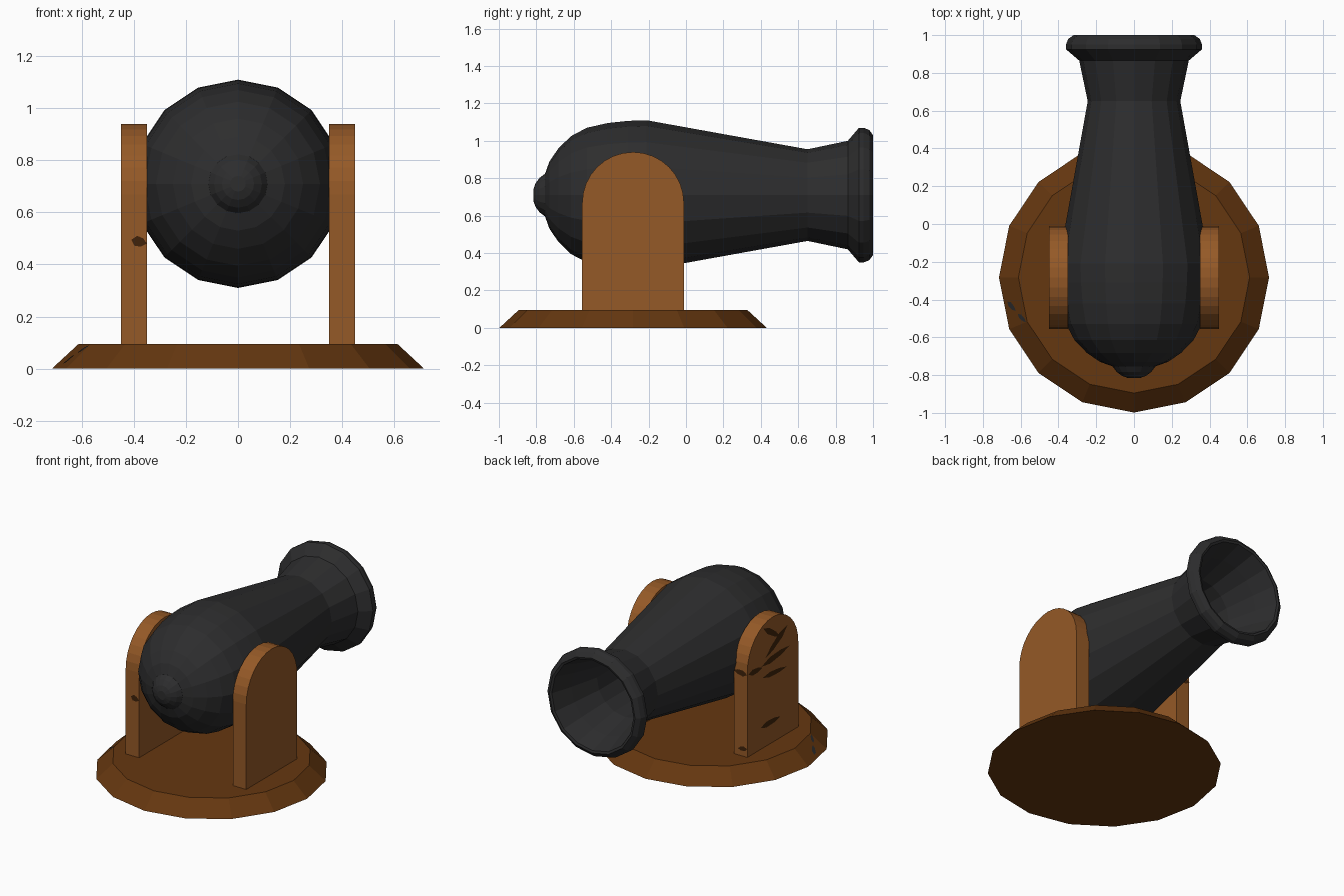
import bpy, bmesh, math
from mathutils import Vector

if "Cube" in bpy.data.objects:
    bpy.data.objects.remove(bpy.data.objects["Cube"])

CY, AXIS_Z, SIDES = -0.283, 0.71, 16


def material(name, rgb):
    m = bpy.data.materials.new(name)
    m.diffuse_color = (*rgb, 1)
    m.use_nodes = True
    m.node_tree.nodes["Principled BSDF"].inputs["Base Color"].default_value = m.diffuse_color
    return m


iron = material("black iron", (0.026, 0.026, 0.027))
oak = material("light wood", (0.30, 0.10, 0.02))
walnut = material("dark wood", (0.13, 0.038, 0.005))
scratch = material("wood scratch", (0.05, 0.016, 0.003))


def finish(bm, name, mat, fix=True):
    if fix:
        bmesh.ops.recalc_face_normals(bm, faces=bm.faces)
    me = bpy.data.meshes.new(name)
    bm.to_mesh(me)
    bm.free()
    me.materials.append(mat)
    ob = bpy.data.objects.new(name, me)
    bpy.context.collection.objects.link(ob)
    return ob


def lathe(name, profile, place, mat):
    """Revolve (radius, distance) pairs; place(a, b, t) maps to the axis."""
    bm = bmesh.new()
    rings = []
    for r, t in profile:
        rings.append([bm.verts.new(place(r * math.cos(math.tau * i / SIDES),
                                         r * math.sin(math.tau * i / SIDES), t))
                      for i in range(SIDES)])
    for lo, hi in zip(rings, rings[1:]):
        for i in range(SIDES):
            j = (i + 1) % SIDES
            bm.faces.new((lo[i], lo[j], hi[j], hi[i]))
    bm.faces.new(rings[0])
    bm.faces.new(rings[-1])
    return finish(bm, name, mat)


def along_y(a, b, t):
    return (a, t, AXIS_Z + b)


# round base with sloped rim
lathe("base", [(0.715, 0), (0.612, 0.095)], lambda a, b, t: (a, CY + b, t), walnut)

# hollow barrel: breech, taper, flared muzzle, rolled lip, bore
lathe("barrel", [
    (0.11, -0.755), (0.18, -0.73), (0.25, -0.682), (0.315, -0.615), (0.36, -0.53),
    (0.385, -0.42), (0.397, -0.31), (0.40, -0.21), (0.245, 0.65), (0.29, 0.865),
    (0.36, 0.925), (0.36, 0.95), (0.348, 0.98), (0.32, 1.0), (0.305, 0.995),
    (0.26, 0.85), (0.21, 0.65), (0.21, 0.2)], along_y, iron)

# breech knob
lathe("breech_knob", [(0.115, -0.74), (0.113, -0.755), (0.092, -0.783),
                      (0.062, -0.805), (0.03, -0.816)], along_y, iron)

# arched side supports
R, SPRING = 0.272, 0.668
for side, label in ((-1, "left"), (1, "right")):
    bm = bmesh.new()
    pts = [(CY + R, 0.08)]
    pts += [(CY + R * math.cos(math.pi * k / 16), SPRING + R * math.sin(math.pi * k / 16))
            for k in range(17)]
    pts += [(CY - R, 0.08)]
    face = bm.faces.new([bm.verts.new((side * 0.35, y, z)) for y, z in pts])
    ext = bmesh.ops.extrude_face_region(bm, geom=[face])
    moved = [v for v in ext["geom"] if isinstance(v, bmesh.types.BMVert)]
    bmesh.ops.translate(bm, verts=moved, vec=(side * 0.10, 0, 0))
    finish(bm, label + "_support", oak)


def marks(name, strokes, normal, mat):
    """Tapered flat strokes (start, end, width) facing along normal."""
    bm = bmesh.new()
    n = Vector(normal).normalized()
    for p, q, w in strokes:
        p, q = Vector(p) + n * 0.002, Vector(q) + n * 0.002
        s = (q - p).cross(n).normalized() * w / 2
        ring = [p, p.lerp(q, .3) + s, p.lerp(q, .7) + s * .8,
                q, p.lerp(q, .7) - s * .8, p.lerp(q, .3) - s]
        f = bm.faces.new([bm.verts.new(c) for c in ring])
        f.normal_update()
        if f.normal.dot(n) < 0:
            f.normal_flip()
    finish(bm, name, mat, False)


# worn scratches on the left support and base
outer = [(-0.02, 0.65, -0.17, 0.64, 0.04), (-0.16, 0.65, -0.46, 0.68, 0.045),
         (-0.18, 0.90, -0.36, 0.78, 0.04), (-0.44, 0.83, -0.20, 0.69, 0.05),
         (-0.17, 0.57, -0.43, 0.55, 0.035), (-0.15, 0.24, -0.36, 0.24, 0.04)]
marks("side_scratches", [((-0.45, a, b), (-0.45, c, d), w) for a, b, c, d, w in outer],
      (-1, 0, 0), scratch)
marks("rear_scratch", [((-0.41, CY - R, 0.495), (-0.35, CY - R, 0.48), 0.04)],
      (0, -1, 0), scratch)
marks("edge_scratches", [((-0.45, CY + R, 0.65), (-0.35, CY + R, 0.66), 0.04),
                         ((-0.45, CY + R, 0.15), (-0.38, CY + R, 0.14), 0.03)],
      (0, 1, 0), scratch)
marks("base_crack", [((-0.67, -0.41, 0.018), (-0.625, -0.46, 0.053), 0.03),
                     ((-0.615, -0.475, 0.06), (-0.57, -0.52, 0.088), 0.025)],
      (-0.66, -0.13, 0.74), iron)
